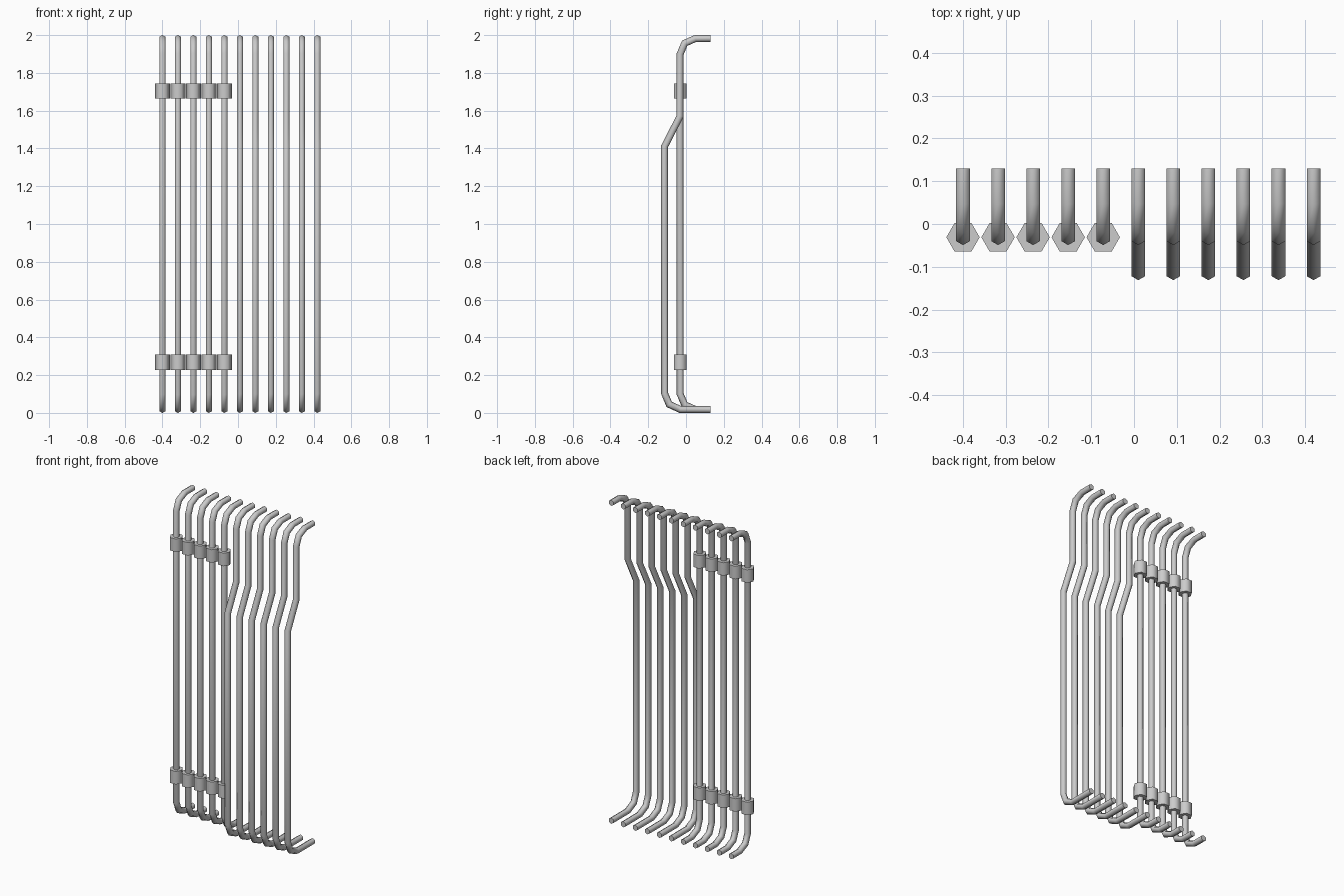
import bpy, bmesh, math
from mathutils import Vector, Matrix

if "Cube" in bpy.data.objects:
    bpy.data.objects.remove(bpy.data.objects["Cube"])

R = 0.0183        # pipe corner radius
PITCH = 0.082     # spacing between pipes


def finish(bm, name, loc, angle):
    bmesh.ops.recalc_face_normals(bm, faces=bm.faces)
    me = bpy.data.meshes.new(name)
    bm.to_mesh(me)
    bm.free()
    ob = bpy.data.objects.new(name, me)
    ob.location = loc
    bpy.context.collection.objects.link(ob)
    bpy.ops.object.select_all(action='DESELECT')
    ob.select_set(True)
    bpy.context.view_layer.objects.active = ob
    bpy.ops.object.shade_smooth_by_angle(angle=math.radians(angle))
    return ob


def pipe(name, path, x):
    """Sweep a hexagon along a (y, z) path with mitred joints."""
    bm = bmesh.new()
    pts = [Vector(p) for p in path]
    rings = []
    for i, p in enumerate(pts):
        a = (p - pts[i - 1]).normalized() if i else None
        b = (pts[i + 1] - p).normalized() if i < len(pts) - 1 else None
        a, b = a or b, b or a
        t = (a + b).normalized()
        n = Vector((-t.y, t.x)) / t.dot(a)
        ring = []
        for k in range(6):
            ang = k * math.pi / 3
            q = p + n * R * math.cos(ang)
            ring.append(bm.verts.new((R * math.sin(ang), q.x, q.y)))
        rings.append(ring)
    for r0, r1 in zip(rings, rings[1:]):
        for k in range(6):
            j = (k + 1) % 6
            bm.faces.new((r0[k], r0[j], r1[j], r1[k]))
    bm.faces.new(rings[0])
    bm.faces.new(rings[-1])
    finish(bm, name, (x, 0, 0), 65)


def collar(name, x, z):
    """Hexagonal collar with corners pointing along x."""
    bm = bmesh.new()
    bmesh.ops.create_cone(bm, cap_ends=True, segments=6, radius1=0.039,
                          radius2=0.039, depth=0.08)
    if max(v.co.x for v in bm.verts) < 0.038:
        bmesh.ops.rotate(bm, verts=bm.verts, cent=(0, 0, 0),
                         matrix=Matrix.Rotation(math.radians(30), 3, 'Z'))
    finish(bm, name, (x, -0.031, z), 65)


# Pipe centrelines: curved upper end, then straight or stepped forward
top = [(0.13, 1.982), (0.05, 1.982), (-0.007, 1.957), (-0.031, 1.90)]
straight = top + [(y, 2 - z) for y, z in reversed(top)]
stepped = top + [(-0.031, 1.572), (-0.113, 1.412), (-0.113, 0.103),
                 (-0.089, 0.045), (-0.03, 0.018), (0.13, 0.018)]

for i in range(11):
    x = -0.40 + i * PITCH
    if i < 5:
        pipe(f"straight_pipe_{i + 1}", straight, x)
        collar(f"upper_collar_{i + 1}", x, 1.704)
        collar(f"lower_collar_{i + 1}", x, 0.268)
    else:
        pipe(f"stepped_pipe_{i - 4}", stepped, x)
